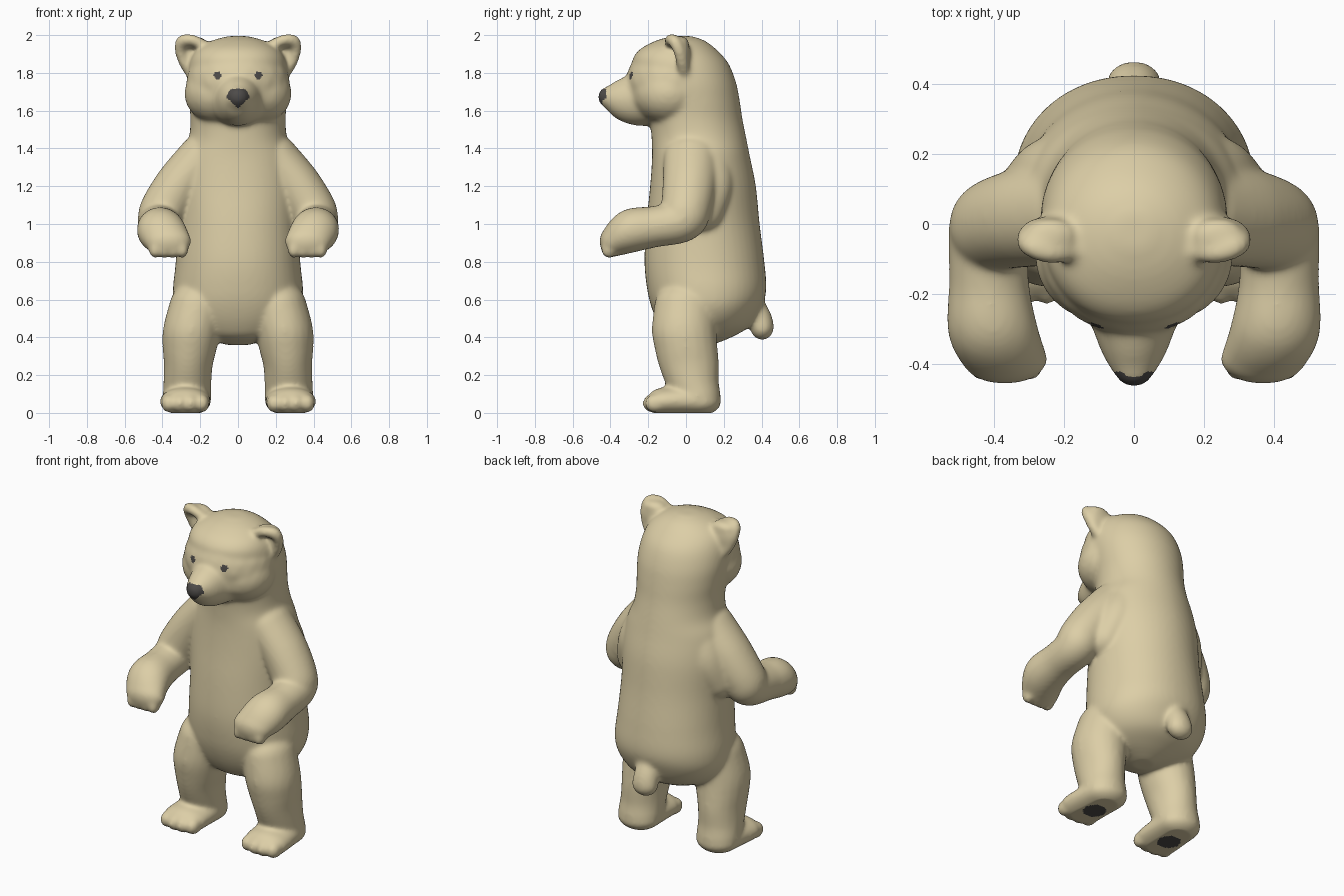
import bpy, bmesh, math
from mathutils import Matrix


def material(name, rgb):
    m = bpy.data.materials.new(name)
    m.diffuse_color = (*rgb, 1)
    return m


FUR = material("tan_fur", (0.72, 0.62, 0.385))
DARK = material("dark_skin", (0.075, 0.07, 0.066))
bm = bmesh.new()


def spline(pts, steps):
    """Catmull-Rom interpolation of tuples of any length."""
    p = [pts[0]] + list(pts) + [pts[-1]]
    out = []
    for i in range(1, len(p) - 2):
        for k in range(steps):
            t = k / steps
            out.append([0.5 * (2 * b + (c - a) * t + (2 * a - 5 * b + 4 * c - d) * t * t
                               + (3 * b - a - 3 * c + d) * t ** 3)
                        for a, b, c, d in zip(*p[i - 1:i + 3])])
    return out + [list(pts[-1])]


def blob(x, y, z, rx, ry, rz):
    bmesh.ops.create_icosphere(bm, subdivisions=3, radius=1,
                               matrix=Matrix.Translation((x, y, z)) @ Matrix.Diagonal((rx, ry, rz, 1)))


def limb(pts, side=1, steps=7):
    """Soft volume swept along points (x, y, z, rx, ry, rz)."""
    for x, y, z, rx, ry, rz in spline(pts, steps):
        blob(side * x, y, z, rx, ry, rz)


def torso(profile, n=48):
    """Loft of rounded sections (z, half width, front y, back y, squareness of the back)."""
    loops = []
    for z, w, f, b, sq in spline(profile, 5):
        loop = []
        for i in range(n):
            a = 2 * math.pi * i / n
            c, s = math.cos(a), math.sin(a)
            e = 2 / (sq if s > 0 else 2.15)
            loop.append(bm.verts.new((w * math.copysign(abs(c) ** e, c),
                                      (f + b) / 2 + (b - f) / 2 * math.copysign(abs(s) ** e, s), z)))
        loops.append(loop)
    for lo, hi in zip(loops, loops[1:]):
        for i in range(n):
            j = (i + 1) % n
            bm.faces.new((lo[i], lo[j], hi[j], hi[i]))
    bm.faces.new(loops[0][::-1])
    bm.faces.new(loops[-1])


# torso, neck and skull
torso([(0.36, .06, .02, .14, 2), (0.40, .19, -.09, .24, 2), (0.46, .28, -.14, .34, 2),
       (0.55, .335, -.18, .395, 2.1), (0.65, .345, -.205, .425, 2.1), (0.80, .33, -.22, .415, 2.1),
       (1.00, .32, -.21, .39, 2), (1.20, .325, -.19, .37, 1.9), (1.35, .305, -.18, .34, 1.9),
       (1.45, .262, -.182, .32, 2), (1.55, .252, -.19, .30, 2), (1.65, .26, -.20, .285, 2),
       (1.75, .268, -.24, .265, 2), (1.85, .258, -.285, .225, 2), (1.92, .22, -.25, .165, 2),
       (1.97, .14, -.16, .10, 2), (1.995, .05, -.07, .03, 2)])

# face and cheeks
blob(0, -.07, 1.75, .275, .25, .215)
limb([(-.09, -.09, 1.69, .195, .19, .165), (0, -.115, 1.695, .2, .2, .175), (.09, -.09, 1.69, .195, .19, .165)])

# muzzle and tail
limb([(0, -.18, 1.66, .17, .10, .14), (0, -.26, 1.66, .13, .10, .14), (0, -.335, 1.658, .102, .08, .112),
      (0, -.39, 1.665, .077, .05, .075), (0, -.424, 1.672, .054, .043, .052)])
limb([(0, .32, .62, .07, .06, .08), (0, .385, .51, .075, .065, .07), (0, .403, .455, .08, .064, .07)])

for s in (-1, 1):
    # shoulder blade
    limb([(.15, .10, 1.36, .12, .14, .14), (.24, .10, 1.20, .115, .15, .14), (.29, .08, 1.07, .10, .12, .12)], s)
    # arm, forearm and paw
    limb([(.19, .03, 1.355, .13, .15, .12), (.30, .02, 1.22, .135, .145, .12),
          (.39, .0, 1.08, .13, .135, .12), (.413, -.03, 1.015, .118, .125, .115),
          (.415, -.17, .985, .116, .10, .11), (.405, -.30, .962, .13, .10, .117),
          (.37, -.387, .908, .124, .072, .082)], s)
    for i in range(4):
        blob(s * (.295 + .048 * i), -.408, .862, .033, .042, .044)
    # leg and foot
    limb([(.215, .0, .56, .15, .17, .14), (.245, -.01, .44, .153, .172, .12),
          (.255, .0, .35, .145, .168, .10),
          (.263, .015, .26, .131, .16, .10), (.268, .035, .16, .128, .14, .10),
          (.27, .06, .09, .13, .125, .10)], s)
    limb([(.27, .075, .06, .128, .112, .075), (.275, -.02, .065, .134, .11, .08),
          (.28, -.115, .06, .136, .095, .075)], s)
    for i in range(4):
        blob(s * (.192 + .058 * i), -.182 + .012 * abs(i - 1.5), .05, .042, .056, .05)
    # ear: thin back shell with a curled rim
    blob(s * .235, -.012, 1.895, .085, .034, .095)
    blob(s * .24, -.035, 1.96, .075, .052, .036)
    limb([(.165, -.075, 1.935, .03, .03, .03), (.235, -.085, 1.972, .03, .03, .03),
          (.292, -.065, 1.97, .034, .033, .034), (.308, -.04, 1.925, .03, .032, .032),
          (.285, -.02, 1.855, .03, .034, .03), (.25, -.01, 1.80, .03, .035, .03)], s)

mesh = bpy.data.meshes.new("bear_body")
bm.to_mesh(mesh)
bm.free()
body = bpy.data.objects.new("bear_body", mesh)
bpy.context.collection.objects.link(body)

# fuse the parts into one smooth skin
remesh = body.modifiers.new("fuse", 'REMESH')
remesh.mode = 'VOXEL'
remesh.voxel_size = 0.01
soft = body.modifiers.new("soften", 'SMOOTH')
soft.factor = 0.5
soft.iterations = 22
deps = bpy.context.evaluated_depsgraph_get()
skin = bpy.data.meshes.new_from_object(body.evaluated_get(deps))
body.modifiers.clear()
body.data = skin
skin.name = "bear_body"
skin.materials.clear()
skin.materials.append(FUR)
skin.materials.append(DARK)

# flat soles
for v in skin.vertices:
    v.co.z = max(v.co.z, 0)
skin.update()


def is_dark(c, n):
    x, y, z = abs(c.x), c.y, c.z
    nose = y < -.422 and 1.615 < z < 1.715 and x < .06 * (z - 1.61) / .06
    eye = y < -.15 and ((x - .107) / .021) ** 2 + ((z - 1.788) / .019) ** 2 < 1
    pad = z < .006 and n.z < -.7 and ((x - .275) / .065) ** 2 + ((y + .02) / .07) ** 2 < 1
    return nose or eye or pad


# nose, eyes and foot pads
for f in skin.polygons:
    f.material_index = int(is_dark(f.center, f.normal))

bpy.context.view_layer.objects.active = body
body.select_set(True)
bpy.ops.object.shade_smooth_by_angle(angle=math.radians(50))
